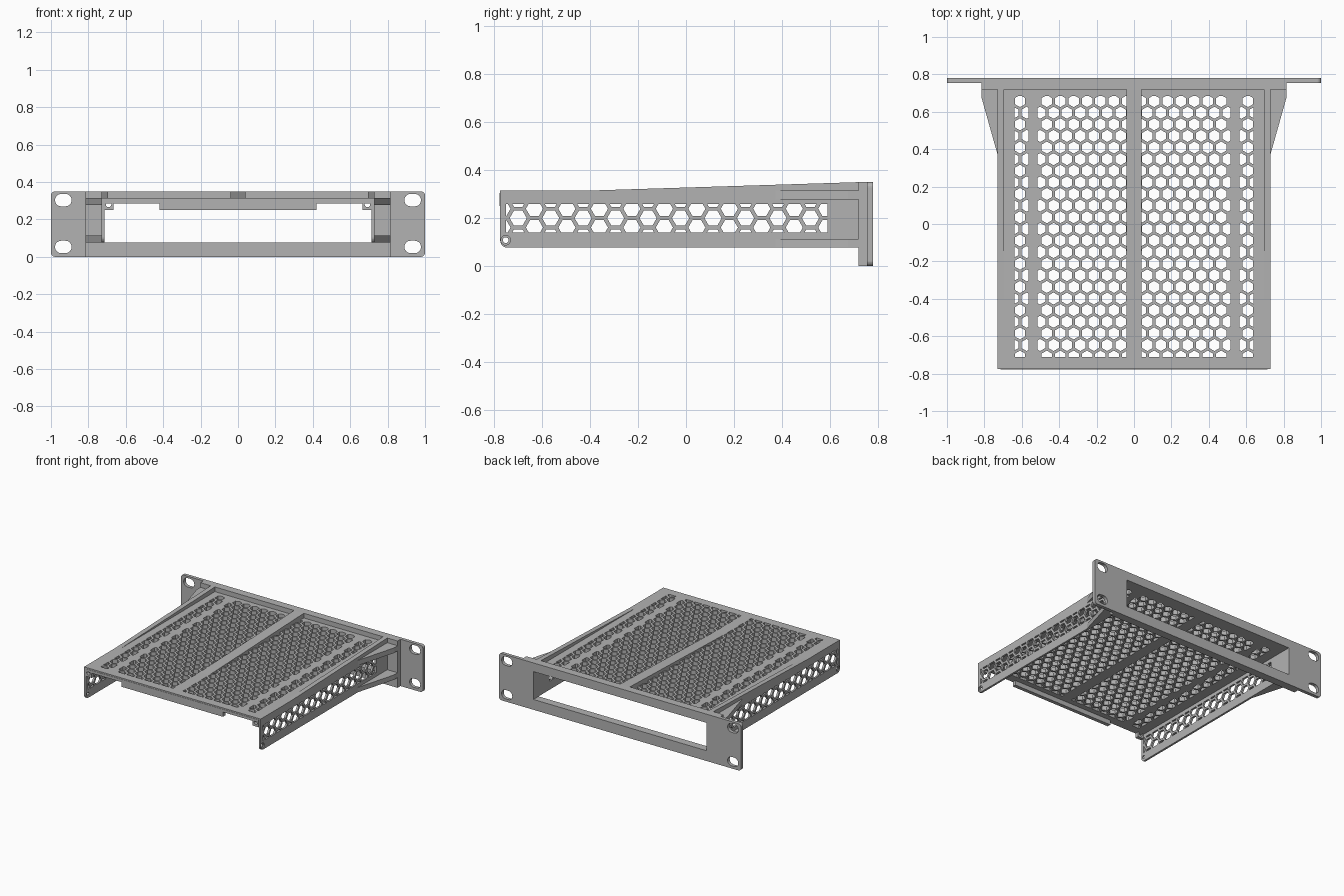
import bpy, bmesh, math
from mathutils import Matrix

cube = bpy.data.objects.get("Cube")
if cube:
    bpy.data.objects.remove(cube, do_unlink=True)

GREY = (0.45, 0.45, 0.45, 1)
grey = bpy.data.materials.new("matte grey")
grey.use_nodes = True
grey.diffuse_color = GREY
bsdf = grey.node_tree.nodes["Principled BSDF"]
bsdf.inputs["Base Color"].default_value = GREY
bsdf.inputs["Roughness"].default_value = 0.7

# Profile planes: local (u, v, depth) mapped to world axes
AXES = {
    "x": Matrix(((0, 0, 1, 0), (1, 0, 0, 0), (0, 1, 0, 0), (0, 0, 0, 1))),
    "y": Matrix(((1, 0, 0, 0), (0, 0, 1, 0), (0, 1, 0, 0), (0, 0, 0, 1))),
    "z": Matrix.Identity(4),
}


def sheet(name, axis, low, high, outline, holes=()):
    """Extrude a flat outline with holes between two depths along an axis."""
    curve = bpy.data.curves.new(name, "CURVE")
    curve.dimensions = "2D"
    curve.fill_mode = "BOTH"
    curve.extrude = (high - low) / 2
    for loop in [outline, *holes]:
        spline = curve.splines.new("POLY")
        spline.points.add(len(loop) - 1)
        for point, (u, v) in zip(spline.points, loop):
            point.co = (u, v, 0, 1)
        spline.use_cyclic_u = True
    helper = bpy.data.objects.new(name + " outline", curve)
    bpy.context.collection.objects.link(helper)
    graph = bpy.context.evaluated_depsgraph_get()
    mesh = bpy.data.meshes.new_from_object(helper.evaluated_get(graph))
    bpy.data.objects.remove(helper, do_unlink=True)
    bm = bmesh.new()
    bm.from_mesh(mesh)
    shift = Matrix.Translation((0, 0, (low + high) / 2))
    bmesh.ops.transform(bm, matrix=AXES[axis] @ shift, verts=bm.verts)
    bmesh.ops.remove_doubles(bm, verts=bm.verts, dist=0.0001)
    bmesh.ops.recalc_face_normals(bm, faces=bm.faces)
    for face in bm.faces:
        face.smooth = False
    bm.to_mesh(mesh)
    bm.free()
    mesh.name = name
    mesh.materials.clear()
    mesh.materials.append(grey)
    obj = bpy.data.objects.new(name, mesh)
    bpy.context.collection.objects.link(obj)
    return obj


def rect(u0, u1, v0, v1):
    return [(u0, v0), (u1, v0), (u1, v1), (u0, v1)]


def ngon(u, v, radius, sides, turn=0.0):
    return [(u + radius * math.cos(turn + math.tau * i / sides),
             v + radius * math.sin(turn + math.tau * i / sides)) for i in range(sides)]


def rounded(u0, u1, v0, v1, r, steps=6):
    points = []
    corners = [(u1 - r, v1 - r), (u0 + r, v1 - r), (u0 + r, v0 + r), (u1 - r, v0 + r)]
    for quarter, (u, v) in enumerate(corners):
        for i in range(steps + 1):
            a = math.pi / 2 * (quarter + i / steps)
            points.append((u + r * math.cos(a), v + r * math.sin(a)))
    return points


def clip(poly, axis, limit, sign):
    """Keep the part of a polygon on one side of a straight line."""
    result = []
    for p, q in zip(poly, poly[1:] + poly[:1]):
        dp, dq = sign * (p[axis] - limit), sign * (q[axis] - limit)
        if dp >= 0:
            result.append(p)
        if dp * dq < 0:
            t = dp / (dp - dq)
            result.append((p[0] + t * (q[0] - p[0]), p[1] + t * (q[1] - p[1])))
    return result


def honeycomb(u0, u1, v0, v1, centre, pitch, flat, turned=False):
    """Hexagons filling a window; turned makes them point along u."""
    holes = []
    row_step = pitch * math.sqrt(3) / 2
    for row in range(-30, 31):
        for col in range(-30, 31):
            a, b = (col + (row % 2) / 2) * pitch, row * row_step
            if turned:
                a, b = b, a
            u, v = centre[0] + a, centre[1] + b
            if not (u0 - pitch < u < u1 + pitch and v0 - pitch < v < v1 + pitch):
                continue
            poly = ngon(u, v, flat / math.sqrt(3), 6, 0 if turned else math.pi / 6)
            for axis, limit, sign in ((0, u0, 1), (0, u1, -1), (1, v0, 1), (1, v1, -1)):
                poly = clip(poly, axis, limit, sign)
            if len(poly) < 3:
                continue
            size = [max(p[k] for p in poly) - min(p[k] for p in poly) for k in (0, 1)]
            if min(size) > 0.006:
                holes.append(poly)
    return holes


# Main dimensions
HALF, WALL_IN, TOP, UNDER = 0.73, 0.715, 0.315, 0.285
FRONT, FRAME, EAR, BACK = -0.775, 0.72, 0.755, 0.78
HIGH, LOW = 0.35, 0.077

# Ventilated shelf
vents = []
for u0, u1 in ((-0.64, -0.563), (-0.515, -0.04), (0.04, 0.515), (0.563, 0.64)):
    vents += honeycomb(u0, u1, -0.71, 0.685, (0.0358, 0.655 - 11 * 0.124), 0.0717, 0.056)
sheet("shelf", "z", UNDER, TOP, rect(-HALF, HALF, FRONT, FRAME), vents)

# Front lip with finger notches and screw holes
half_lip = [(WALL_IN, 0.25), (0.665, 0.25), (0.665, 0.285), (0.42, 0.285), (0.42, 0.25)]
lip = [(WALL_IN, 0.305)] + half_lip
lip += [(-u, v) for u, v in reversed(lip)]
sheet("front_lip", "y", FRONT - 0.002, -0.75, lip,
      [ngon(s * 0.692, 0.28, 0.015, 16) for s in (-1, 1)])

# Side walls, stiffening ribs and gussets
wall = rect(FRONT, FRAME, LOW, TOP)
wall[:1] = [(FRONT + 0.03 * (1 - math.sin(a)), LOW + 0.03 * (1 - math.cos(a)))
            for a in [math.pi / 2 * (1 - i / 6) for i in range(7)]]
wall_holes = honeycomb(-0.75, 0.59, 0.14, 0.258, (-0.7 + 0.1355 * 5, 0.2), 0.0782, 0.062, True)
screw = (-0.752, 0.108)
slope = [(-0.4, TOP - 0.002), (FRAME, TOP - 0.002), (FRAME, HIGH), (-0.4, TOP)]
gusset = [(HALF - 0.005, 0.355), (0.815, 0.675), (0.815, FRAME), (HALF - 0.005, FRAME)]
for side, s in (("left", 1), ("right", -1)):
    def span(a, b):
        return sorted((s * a, s * b))
    middle = 0.723
    sheet(side + "_wall_inner", "x", *span(WALL_IN, middle), wall,
          wall_holes + [ngon(*screw, 0.012, 20)])
    sheet(side + "_wall_outer", "x", *span(middle, HALF), wall,
          wall_holes + [ngon(*screw, 0.02, 20)])
    sheet(side + "_rib", "x", *span(0.695, HALF), slope)
    for level, z0, z1 in (("lower", LOW, 0.113), ("upper", 0.277, TOP)):
        sheet(f"{side}_{level}_gusset", "z", z0, z1, [(s * u, v) for u, v in gusset])
sheet("centre_rib", "x", -0.04, 0.04, slope)

# Rear frame and mounting ears
opening = rect(-WALL_IN, WALL_IN, LOW, UNDER)
sheet("rear_frame", "y", FRAME, EAR, rect(-0.815, 0.815, 0, HIGH), [opening])
slots = [rounded(s * 0.934 - 0.044, s * 0.934 + 0.044, z - 0.033, z + 0.033, 0.032)
         for s in (-1, 1) for z in (0.053, 0.303)]
sheet("face_plate", "y", EAR, BACK, rounded(-1, 1, 0, HIGH, 0.022), [opening] + slots)
